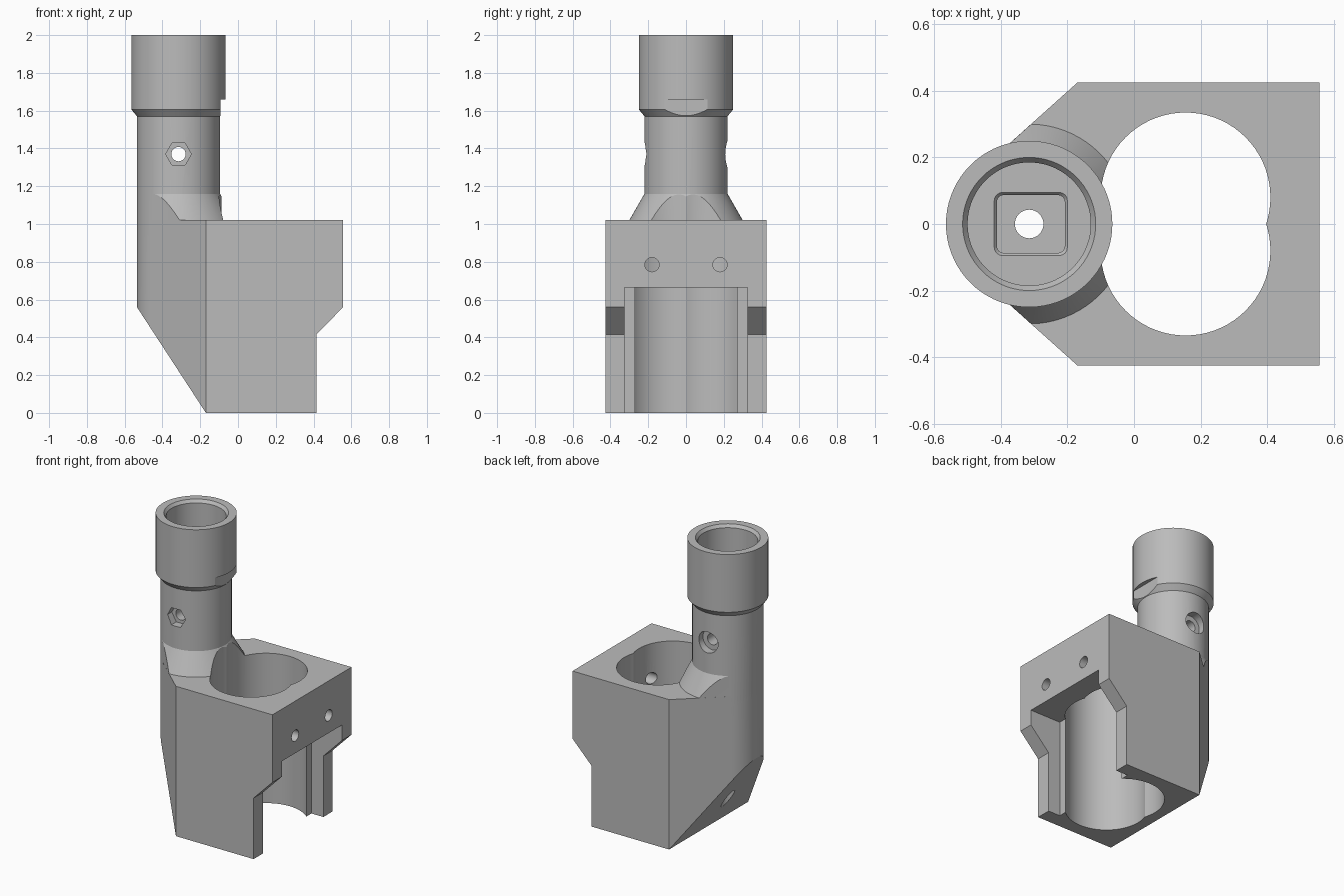
import bpy, bmesh, math
from mathutils import Vector
from mathutils.geometry import convex_hull_2d

if "Cube" in bpy.data.objects:
    bpy.data.objects.remove(bpy.data.objects["Cube"])

grey = bpy.data.materials.new("plain_grey")
grey.use_nodes = True
grey.diffuse_color = (0.5, 0.5, 0.5, 1)
grey.node_tree.nodes["Principled BSDF"].inputs["Base Color"].default_value = (0.5, 0.5, 0.5, 1)

NECK_X, NECK_R = -0.315, 0.22


# Helpers
def circle(cx, cy, r, n=72):
    return [(cx + r * math.cos(math.tau * i / n), cy + r * math.sin(math.tau * i / n)) for i in range(n)]


def rect(a0, a1, b0, b1):
    return [(a0, b0), (a1, b0), (a1, b1), (a0, b1)]


def hull(points):
    return [points[i] for i in convex_hull_2d([Vector(p) for p in points])]


def rounded(cx, hx, hy, r):
    pts = []
    for sx in (-1, 1):
        for sy in (-1, 1):
            pts += circle(cx + sx * (hx - r), sy * (hy - r), r, 16)
    return hull(pts)


def loft(name, sections, axis="z"):
    """Closed solid through (outline, height) sections along an axis."""
    place = {"x": lambda a, b, h: (h, a, b),
             "y": lambda a, b, h: (a, h, b),
             "z": lambda a, b, h: (a, b, h)}[axis]
    bm = bmesh.new()
    rings = [[bm.verts.new(place(a, b, h)) for a, b in pts] for pts, h in sections]
    for low, high in zip(rings, rings[1:]):
        n = len(low)
        for i in range(n):
            j = (i + 1) % n
            bm.faces.new((low[i], low[j], high[j], high[i]))
    bm.faces.new(rings[0][::-1])
    bm.faces.new(rings[-1])
    bmesh.ops.recalc_face_normals(bm, faces=bm.faces)
    mesh = bpy.data.meshes.new(name)
    bm.to_mesh(mesh)
    bm.free()
    obj = bpy.data.objects.new(name, mesh)
    bpy.context.scene.collection.objects.link(obj)
    return obj


def prism(name, pts, lo, hi, axis="z"):
    return loft(name, [(pts, lo), (pts, hi)], axis)


def turned(name, profile):
    return loft(name, [(circle(NECK_X, 0, r), z) for r, z in profile])


def combine(target, tool, operation):
    mod = target.modifiers.new("join", "BOOLEAN")
    mod.operation, mod.object, mod.solver = operation, tool, "EXACT"
    graph = bpy.context.evaluated_depsgraph_get()
    mesh = bpy.data.meshes.new_from_object(target.evaluated_get(graph))
    target.modifiers.clear()
    target.data = mesh
    bpy.data.objects.remove(tool)


def plan(r):
    return hull(circle(NECK_X, 0, r) + rect(-0.17, 0.7, -0.425, 0.425))


# Block: tangent plan outline trimmed by the side profile
body = prism("clamp_body", plan(NECK_R), -0.1, 1.2)
side = [(-0.17, 0), (0.415, 0), (0.415, 0.415), (0.557, 0.56),
        (0.557, 1.02), (-0.7, 1.02), (-0.7, 0.813)]
combine(body, prism("side_profile", side, -0.6, 0.6, "y"), "INTERSECT")

# Flared foot of the neck, trimmed to the block outline
flare = turned("flare", [(0.323, 0.98), (0.2086, 1.18)])
combine(flare, prism("flare_trim", plan(NECK_R - 0.0005), 0.9, 1.3), "INTERSECT")
combine(body, flare, "UNION")

# Neck with its wider collar
combine(body, turned("neck", [(NECK_R, 0.95), (NECK_R, 1.57), (0.25, 1.607), (0.25, 2)]), "UNION")

# Double bore through the block
for y in (-0.08, 0.08):
    combine(body, prism("bore", circle(0.155, y, 0.255), -0.1, 1.19), "DIFFERENCE")

cutters = [
    # Open slot below and screw holes on the left side
    prism("slot", rect(0.325, 0.8, -0.325, 0.325), -0.1, 0.665),
    prism("screw_hole", circle(-0.18, 0.785, 0.038, 24), 0.2, 0.8, "x"),
    prism("screw_hole", circle(0.18, 0.785, 0.038, 24), 0.2, 0.8, "x"),
    # Socket, tapered square pocket and drain hole down the neck
    turned("socket", [(0.185, 1.6), (0.185, 1.98), (0.2, 2), (0.2, 2.1)]),
    loft("square_pocket", [(rounded(-0.31, 0.102, 0.087, 0.02), 1.16),
                           (rounded(-0.31, 0.102, 0.087, 0.02), 1.59),
                           (rounded(-0.31, 0.11, 0.095, 0.025), 1.6),
                           (rounded(-0.31, 0.11, 0.095, 0.025), 1.7)]),
    prism("drain", circle(NECK_X, 0, 0.043, 32), -0.1, 1.7),
    # Cross bolt with nut recess in front and head recess behind
    prism("bolt_hole", circle(NECK_X, 1.37, 0.038, 24), -0.4, 0.4, "y"),
    prism("nut_recess", circle(NECK_X, 1.37, 0.068, 6), -0.4, -0.165, "y"),
    prism("head_recess", circle(NECK_X, 1.37, 0.072, 32), 0.165, 0.4, "y"),
    # Flat notch under the collar
    prism("notch", rect(-0.0925, 0.2, -0.2, 0.2), 1.5, 1.66),
]
for cutter in cutters:
    combine(body, cutter, "DIFFERENCE")

# Finish
body.data.materials.clear()
body.data.materials.append(grey)
for face in body.data.polygons:
    face.material_index = 0
bpy.ops.object.select_all(action="DESELECT")
body.select_set(True)
bpy.context.view_layer.objects.active = body
bpy.ops.object.shade_smooth_by_angle(angle=math.radians(25))
